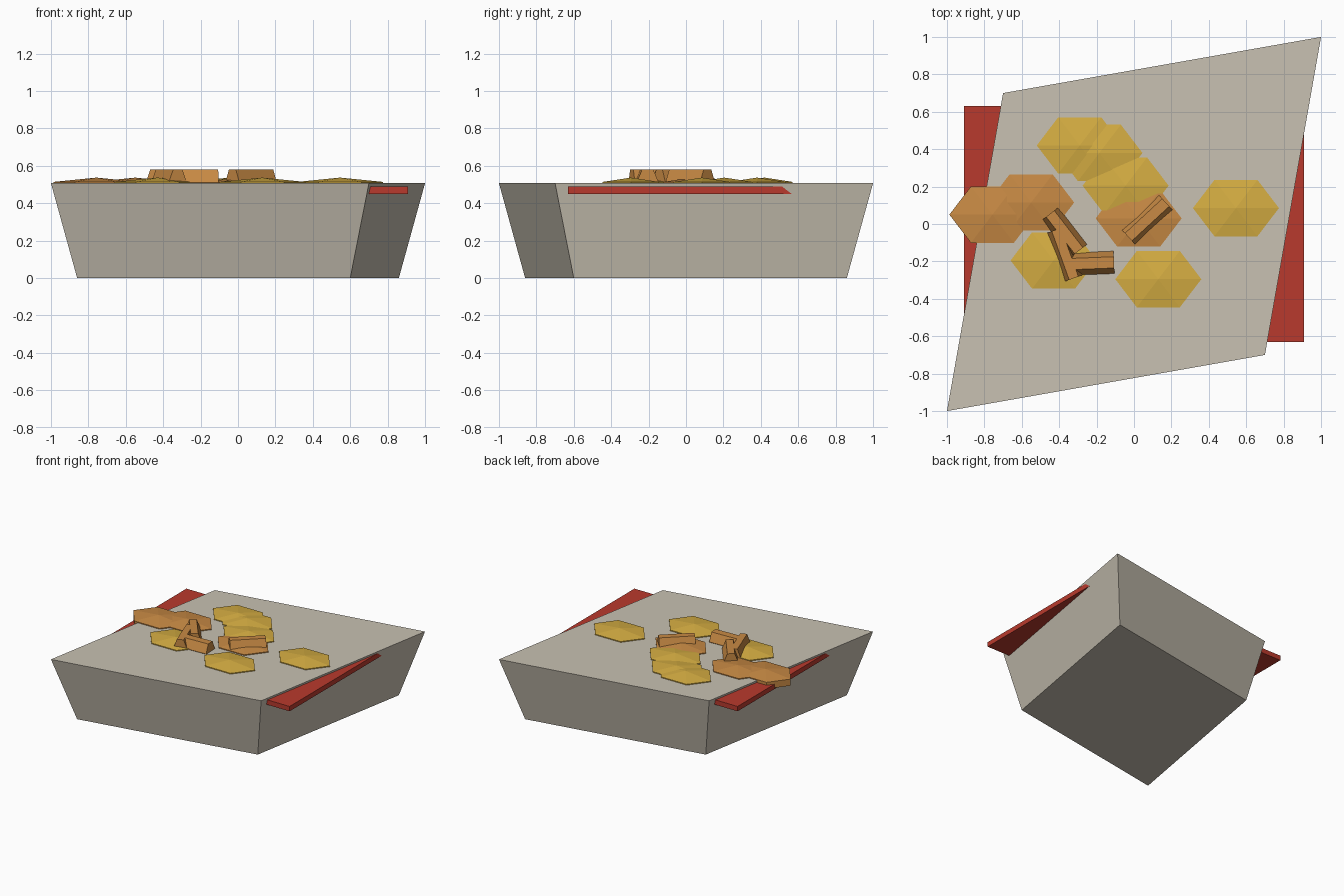
import bpy, bmesh, math
from mathutils import Matrix, Vector

if "Cube" in bpy.data.objects:
    bpy.data.objects.remove(bpy.data.objects["Cube"])


def material(name, rgb):
    m = bpy.data.materials.new(name)
    m.diffuse_color = (*rgb, 1)
    m.use_nodes = True
    m.node_tree.nodes["Principled BSDF"].inputs["Base Color"].default_value = m.diffuse_color
    return m


GREIGE = material("greige", (0.578, 0.533, 0.445))
RED = material("red", (0.485, 0.042, 0.026))
YELLOW = material("yellow", (0.672, 0.423, 0.055))
ORANGE = material("orange_brown", (0.578, 0.254, 0.058))


def finish(name, bm, mat):
    bmesh.ops.recalc_face_normals(bm, faces=bm.faces)
    me = bpy.data.meshes.new(name)
    bm.to_mesh(me)
    bm.free()
    me.materials.append(mat)
    ob = bpy.data.objects.new(name, me)
    bpy.context.collection.objects.link(ob)
    return ob


def loft(name, rings, mat, apex=None):
    """Closed solid through point rings, optionally capped by a low point."""
    bm = bmesh.new()
    vs = [[bm.verts.new(p) for p in r] for r in rings]
    n = len(vs[0])
    for a, b in zip(vs, vs[1:]):
        for i in range(n):
            bm.faces.new((a[i], a[(i + 1) % n], b[(i + 1) % n], b[i]))
    bm.faces.new(vs[0][::-1])
    if apex:
        tip = bm.verts.new(apex)
        for i in range(n):
            bm.faces.new((vs[-1][i], vs[-1][(i + 1) % n], tip))
    else:
        bm.faces.new(vs[-1])
    return finish(name, bm, mat)


# Skewed tapering tray
def rhombus(a, b, z):
    return [(-b, -b, z), (a, -a, z), (b, b, z), (-a, a, z)]


loft("tray", [rhombus(0.6, 0.86, 0), rhombus(0.7, 1.0, 0.507)], GREIGE)

# Red plate passing through the tray, showing at two sides
bm = bmesh.new()
bmesh.ops.create_cube(bm, size=1, matrix=Matrix.Translation((0, 0, 0.47))
                      @ Matrix.Diagonal((1.82, 1.26, 0.04, 1)))
finish("red_plate", bm, RED)


# Hexagonal chips with a shallow pointed top
def chip(name, x, y, mat):
    def ring(z):
        return [(x + 0.23 * math.cos(i * math.pi / 3),
                 y + 0.174 * math.sin(i * math.pi / 3), z) for i in range(6)]
    loft(name, [ring(0.46), ring(0.514)], mat, (x, y, 0.537))


for i, (x, y) in enumerate([(-0.29, 0.42), (-0.185, 0.38), (-0.045, 0.205),
                            (-0.43, -0.195), (0.13, -0.295), (0.545, 0.085)]):
    chip(f"yellow_chip_{i + 1}", x, y, YELLOW)
for i, (x, y) in enumerate([(-0.757, 0.05), (-0.55, 0.115), (0.025, 0.03)]):
    chip(f"orange_chip_{i + 1}", x, y, ORANGE)


# Six-sided sticks half sunk into the tray top
def stick(name, start, end, r):
    a, b = Vector((*start, 0.51)), Vector((*end, 0.51))
    d = (b - a).normalized()
    side = Vector((-d.y, d.x, 0))

    def ring(c):
        return [c + side * r * math.cos(i * math.pi / 3)
                + Vector((0, 0, 0.081 * math.sin(i * math.pi / 3)))
                for i in range(6)]
    loft(name, [ring(a), ring(b)], ORANGE)


for i, (s, e, r) in enumerate([((-0.03, -0.07), (0.17, 0.115), 0.055),
                               ((-0.448, 0.055), (-0.295, -0.143), 0.055),
                               ((-0.415, -0.03), (-0.322, -0.29), 0.052),
                               ((-0.355, -0.215), (-0.107, -0.205), 0.06)]):
    stick(f"stick_{i + 1}", s, e, r)
